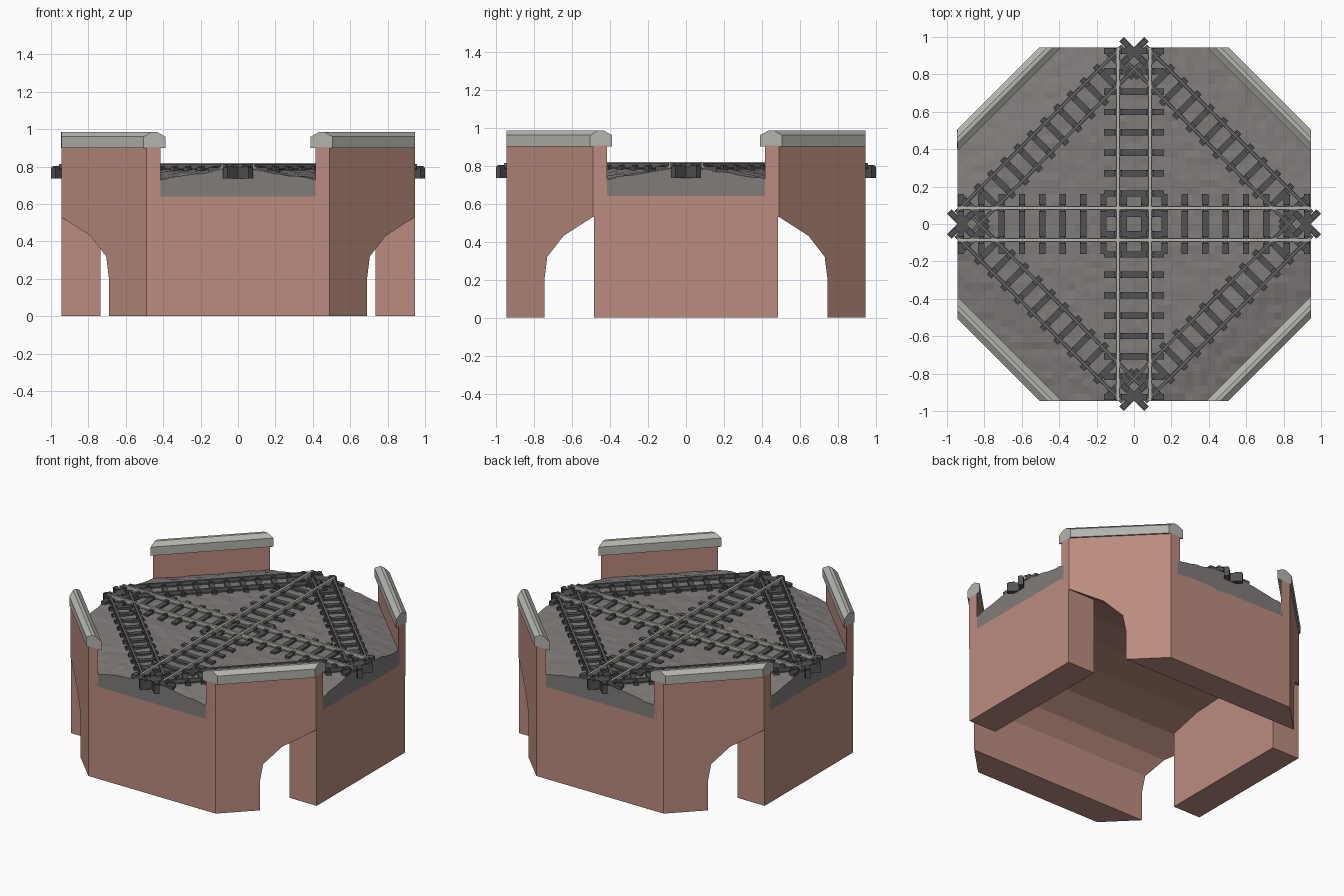
import bpy, bmesh, math, random
from mathutils import Matrix, Vector

if "Cube" in bpy.data.objects:
    bpy.data.objects.remove(bpy.data.objects["Cube"])

random.seed(4)
E = 0.945            # half width across flats
R = math.sqrt(0.5)


def material(name, rgb):
    m = bpy.data.materials.new(name)
    m.diffuse_color = (*rgb, 1)
    m.use_nodes = True
    m.node_tree.nodes["Principled BSDF"].inputs["Base Color"].default_value = m.diffuse_color
    return m


BRICK = material("pink_brick", (0.50, 0.265, 0.215))
STONE = material("pale_stone", (0.46, 0.46, 0.43))
BALLAST = material("grey_ballast", (0.215, 0.20, 0.195))
SLEEPER = material("dark_sleeper", (0.085, 0.085, 0.09))
STEEL = material("bright_rail", (0.48, 0.48, 0.43))
DULL = material("dull_rail", (0.13, 0.13, 0.13))


def finish(name, bm, mat, normals=True):
    if normals:
        bmesh.ops.recalc_face_normals(bm, faces=bm.faces[:])
    me = bpy.data.meshes.new(name)
    bm.to_mesh(me)
    bm.free()
    me.materials.append(mat)
    ob = bpy.data.objects.new(name, me)
    bpy.context.collection.objects.link(ob)
    return ob


def box(bm, centre, size, matrix=Matrix()):
    bmesh.ops.create_cube(bm, size=1, matrix=matrix @ Matrix.Translation(centre)
                          @ Matrix.Diagonal((*size, 1)))


def cut(bm, normal, dist, fill=True):
    n = Vector(normal).normalized()
    bmesh.ops.bisect_plane(bm, geom=bm.verts[:] + bm.edges[:] + bm.faces[:], dist=1e-5,
                           plane_co=n * dist, plane_no=n, clear_outer=True)
    if fill:
        bmesh.ops.holes_fill(bm, edges=[e for e in bm.edges if e.is_boundary], sides=0)


def extrude_profile(pts, half, matrix=Matrix()):
    """Profile in local y/z, extruded along local x."""
    bm = bmesh.new()
    f = bm.faces.new([bm.verts.new((-half, u, z)) for u, z in pts])
    new = bmesh.ops.extrude_face_region(bm, geom=[f])["geom"]
    bmesh.ops.translate(bm, vec=(2 * half, 0, 0),
                        verts=[v for v in new if isinstance(v, bmesh.types.BMVert)])
    bmesh.ops.transform(bm, matrix=matrix, verts=bm.verts[:])
    bmesh.ops.recalc_face_normals(bm, faces=bm.faces[:])
    return bm


DIAGONALS = [(a, b, 0) for a in (-1, 1) for b in (-1, 1)]
SIDES = [(1, 0, 0), (-1, 0, 0), (0, 1, 0), (0, -1, 0)]

# Octagonal masonry with a wide barrel vault running left to right
half_arch = [(0.745, 0), (0.745, 0.2), (0.73, 0.32), (0.645, 0.43), (0.49, 0.53),
             (0.26, 0.585), (0, 0.60)]
arch = half_arch + [(-y, z) for y, z in half_arch[-2::-1]]
bm = extrude_profile(arch + [(-E, 0), (-E, 0.64), (E, 0.64), (E, 0)], E)
for d in DIAGONALS:
    cut(bm, d, (E + 0.49) * R)
finish("vaulted_base", bm, BRICK)

# Walls that close the two ends of the vault between the corner openings
for s, name in ((-1, "left_end_wall"), (1, "right_end_wall")):
    bm = bmesh.new()
    box(bm, (s * 0.84, 0, 0.31), (0.21, 0.97, 0.62))
    finish(name, bm, BRICK)

# Corner parapets and their ridged coping stones
for i, d in enumerate(DIAGONALS):
    turn = Matrix.Rotation(math.atan2(d[1], d[0]) - math.pi / 2, 4, 'Z')
    wall = [(0.962, 0.6), (1.0147, 0.6), (1.0147, 0.905), (0.962, 0.905)]
    coping = [(0.943, 0.9), (1.025, 0.9), (1.025, 0.96), (0.995, 0.985),
              (0.975, 0.985), (0.943, 0.96)]
    for name, pts, mat in (("parapet", wall, BRICK), ("coping", coping, STONE)):
        bm = extrude_profile(pts, 0.6, turn)
        for n in SIDES:
            cut(bm, n, E)
        finish(f"{name}_{i + 1}", bm, mat)


# Ballast bed: flat inside the diamond of tracks, falling towards the parapets
def bed_height(x, y):
    s = abs(x) + abs(y)
    return 0.782 - max(0, s - 1.02) * 0.15


bm = bmesh.new()
bmesh.ops.create_grid(bm, x_segments=48, y_segments=48, size=E)
for v in bm.verts:
    v.co.z = bed_height(v.co.x, v.co.y) + random.uniform(-0.004, 0.004)
for d in DIAGONALS:
    cut(bm, d, 0.975, fill=False)
rim = bmesh.ops.extrude_edge_only(bm, edges=[e for e in bm.edges if e.is_boundary])
for v in rim["geom"]:
    if isinstance(v, bmesh.types.BMVert):
        v.co.z = 0.63
bed = finish("ballast_bed", bm, BALLAST)


# Tracks: sleepers, rail chairs and a pair of rails
def track(name, centre, angle, length, rail_len, count, gauge, half_tie, rail_mat, top):
    m = Matrix.Translation(centre) @ Matrix.Rotation(angle, 4, 'Z')
    ties, rails = bmesh.new(), bmesh.new()
    for k in range(count):
        x = length * (k / (count - 1) - 0.5)
        box(ties, (x, 0, 0.765), (0.034, 2 * half_tie, 0.06), m)
        for s in (-1, 1):
            box(ties, (x, s * gauge, 0.798), (0.026, 0.042, 0.012), m)
    for s in (-1, 1):
        box(rails, (0, s * gauge, top - 0.004), (rail_len, 0.015, 0.008), m)
        box(rails, (0, s * gauge, top - 0.016), (rail_len, 0.007, 0.018), m)
        box(rails, (0, s * gauge, top - 0.026), (rail_len, 0.02, 0.006), m)
    finish(name + "_sleepers", ties, SLEEPER)
    finish(name + "_rails", rails, rail_mat)


track("cross_track", (0, 0, 0), 0, 1.85, 2 * E, 18, 0.085, 0.16, STEEL, 0.818)
track("long_track", (0, 0, 0), math.pi / 2, 1.85, 2 * E, 18, 0.085, 0.16, STEEL, 0.819)
C = 0.92
for i, (a, b, _) in enumerate(DIAGONALS):
    track(f"corner_track_{i + 1}", (a * C / 2, b * C / 2, 0),
          math.atan2(b, a) + math.pi / 2, C / R, C / R - 0.04, 14,
          0.066, 0.095, DULL, 0.813)
